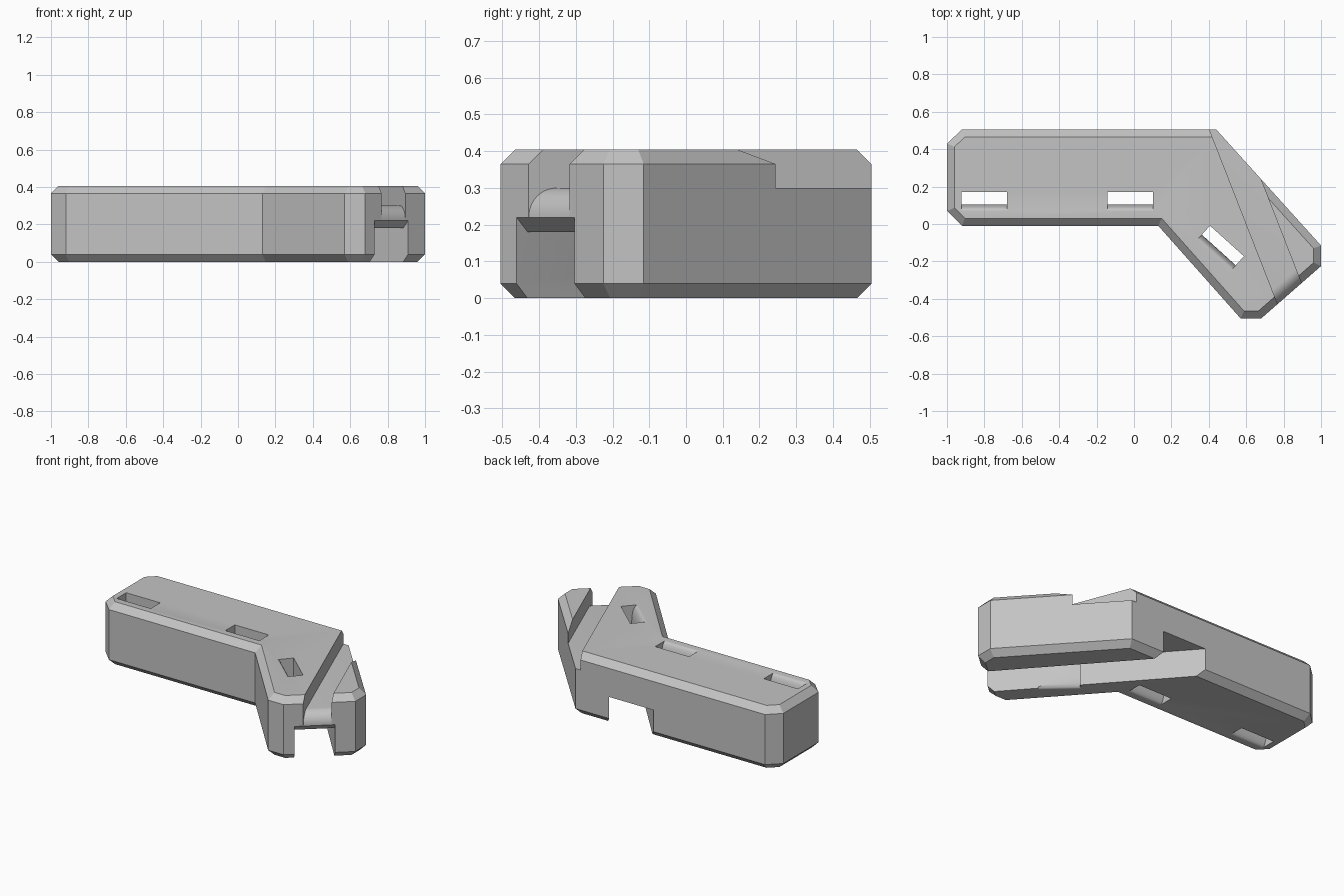
import bpy, bmesh, math
from mathutils import Vector

cube = bpy.data.objects.get("Cube")
if cube:
    bpy.data.objects.remove(cube, do_unlink=True)

HEIGHT, CHAMFER = 0.405, 0.04

grey = bpy.data.materials.new("plain_grey")
grey.use_nodes = True
colour = (0.55, 0.55, 0.55, 1)
grey.diffuse_color = colour
grey.node_tree.nodes["Principled BSDF"].inputs["Base Color"].default_value = colour


def extrude(name, points, vector, bevel=0):
    """Closed prism from a flat outline, with optionally chamfered end rims."""
    bm = bmesh.new()
    base = bm.faces.new([bm.verts.new(p) for p in points])
    top = bmesh.ops.extrude_face_region(bm, geom=[base])["geom"]
    bmesh.ops.translate(bm, vec=vector, verts=[v for v in top if isinstance(v, bmesh.types.BMVert)])
    bmesh.ops.recalc_face_normals(bm, faces=bm.faces)
    if bevel:
        rims = [e for e in bm.edges if abs(e.verts[0].co.z - e.verts[1].co.z) < 0.001]
        bmesh.ops.bevel(bm, geom=rims, offset=bevel, segments=1, affect='EDGES')
    mesh = bpy.data.meshes.new(name)
    bm.to_mesh(mesh)
    bm.free()
    obj = bpy.data.objects.new(name, mesh)
    bpy.context.collection.objects.link(obj)
    mesh.materials.append(grey)
    return obj


def profile_cutter(name, start, end, inward, profile):
    """Profile of (distance along inward, height), swept from start to end."""
    start, end, inward = Vector((*start, 0)), Vector((*end, 0)), Vector((*inward, 0)).normalized()
    points = [start + inward * u + Vector((0, 0, z)) for u, z in profile]
    return extrude(name, points, end - start)


def arc(cu, cz, ru, rz, a0, a1, steps=10):
    angles = [math.radians(a0 + (a1 - a0) * i / steps) for i in range(steps + 1)]
    return [(cu + ru * math.cos(a), cz + rz * math.sin(a)) for a in angles]


# Bent block with clipped corners
outline = [(-0.92, 0.505), (0.44, 0.505), (1.0, -0.115), (1.0, -0.225), (0.68, -0.505),
           (0.57, -0.505), (0.13, -0.01), (-0.92, -0.01), (-1.0, 0.07), (-1.0, 0.43)]
body = extrude("bent_body", [(x, y, 0) for x, y in outline], Vector((0, 0, HEIGHT)), CHAMFER)

# Upper groove with a rounded lip at the arm end
lip = arc(0.08, 0.22, 0.08, 0.08, 180, 90)
cutters = [profile_cutter("upper_groove", (0.768, -0.428), (0.895, -0.317), (-0.364, 0.931),
                          [(-0.2, 0.22)] + lip + [(1.3, 0.3), (1.3, 0.6), (-0.2, 0.6)])]

# Lower channel with a chamfered mouth
cutters.append(profile_cutter("lower_channel", (0.73, -0.461), (0.91, -0.304), (-0.66, 0.75),
                              [(-0.1, 0.32), (0.04, 0.18), (1.7, 0.18), (1.7, -0.1), (-0.1, -0.1)]))

# Strap slots, each with one wall rounded at top and bottom
lower_round = arc(0, 0.1, 0.035, 0.1, -90, 0)
upper_round = arc(0, HEIGHT - 0.1, 0.035, 0.1, 0, 90)
slot = ([(0.1, -0.1), (0, -0.1)] + lower_round + upper_round
        + [(0, HEIGHT + 0.1), (0.1, HEIGHT + 0.1)])
for x, y, degrees in ((-0.8, 0.07, 0), (-0.02, 0.07, 0), (0.43, -0.165, -42)):
    a = math.radians(degrees)
    along, across = Vector((math.cos(a), math.sin(a))), Vector((-math.sin(a), math.cos(a)))
    centre = Vector((x, y))
    cutters.append(profile_cutter("strap_slot", centre - along * 0.122, centre + along * 0.122,
                                  across, slot))

# Carve the cutters out of the body
bpy.context.view_layer.objects.active = body
for cutter in cutters:
    cutter.hide_render = True
    mod = body.modifiers.new(cutter.name, 'BOOLEAN')
    mod.operation, mod.solver, mod.object = 'DIFFERENCE', 'EXACT', cutter
    bpy.ops.object.modifier_apply(modifier=mod.name)
for cutter in cutters:
    bpy.data.objects.remove(cutter, do_unlink=True)

bpy.ops.object.select_all(action='DESELECT')
body.select_set(True)
bpy.ops.object.shade_smooth_by_angle(angle=math.radians(25))
